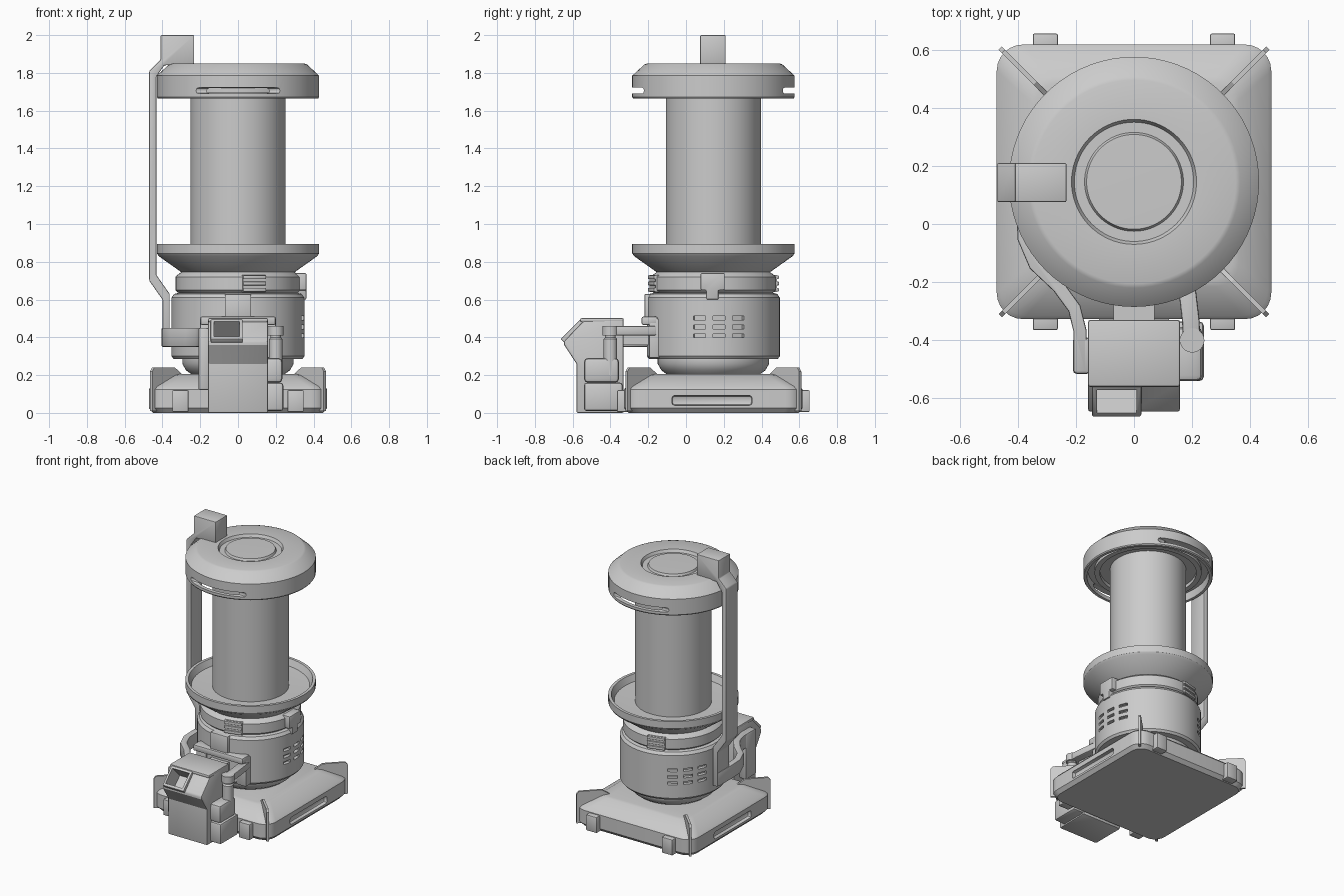
import bpy, bmesh, math
from mathutils import Matrix, Vector

if "Cube" in bpy.data.objects:
    bpy.data.objects.remove(bpy.data.objects["Cube"])

CY = 0.145  # y of the round column's axis


def finish(name, bm, bevel=0.0, seg=2):
    bmesh.ops.recalc_face_normals(bm, faces=bm.faces)
    if bevel:
        sharp = [e for e in bm.edges if len(e.link_faces) == 2 and e.calc_face_angle() > 0.6]
        bmesh.ops.bevel(bm, geom=sharp, offset=bevel, segments=seg, affect='EDGES', profile=0.5)
    me = bpy.data.meshes.new(name)
    bm.to_mesh(me)
    bm.free()
    ob = bpy.data.objects.new(name, me)
    bpy.context.collection.objects.link(ob)
    return ob


def box(name, lo, hi, bevel=0.0):
    lo, hi = Vector(lo), Vector(hi)
    bm = bmesh.new()
    bmesh.ops.create_cube(bm, size=1, matrix=Matrix.Translation((lo + hi) / 2) @ Matrix.Diagonal((*(hi - lo), 1)))
    return finish(name, bm, bevel)


def placed(name, size, mat, bevel=0.0):
    bm = bmesh.new()
    bmesh.ops.create_cube(bm, size=1, matrix=Matrix.Diagonal((*size, 1)))
    ob = finish(name, bm, bevel)
    ob.data.transform(mat)
    return ob


def around(angle, r, z):
    """Placement on the column's surface, local x pointing outwards."""
    return Matrix.Translation((0, CY, z)) @ Matrix.Rotation(math.radians(angle), 4, 'Z') @ Matrix.Translation((r, 0, 0))


def prism(name, pts, lo, hi, axis, bevel=0.0):
    to3 = {'x': lambda p, d: (d, p[0], p[1]), 'y': lambda p, d: (p[0], d, p[1]), 'z': lambda p, d: (p[0], p[1], d)}[axis]
    bm = bmesh.new()
    face = bm.faces.new([bm.verts.new(to3(p, lo)) for p in pts])
    ext = bmesh.ops.extrude_face_region(bm, geom=[face], use_keep_orig=True)
    off = Vector(to3((0, 0), hi - lo))
    bmesh.ops.translate(bm, vec=off, verts=[v for v in ext['geom'] if isinstance(v, bmesh.types.BMVert)])
    return finish(name, bm, bevel)


def ribbon(path, t):
    """Outline of a constant-width strip along a 2D path."""
    path = [Vector(p) for p in path]
    left, right = [], []
    for i, p in enumerate(path):
        d = (path[min(i + 1, len(path) - 1)] - path[max(i - 1, 0)]).normalized()
        n = Vector((-d.y, d.x)) * t / 2
        left.append(p + n)
        right.append(p - n)
    return left + right[::-1]


def lathe(name, profile, x=0, y=CY, steps=72):
    bm = bmesh.new()
    vs = [bm.verts.new((r, 0, z)) for r, z in profile]
    es = [bm.edges.new(p) for p in zip(vs, vs[1:])]
    bmesh.ops.spin(bm, geom=vs + es, cent=(0, 0, 0), axis=(0, 0, 1), angle=math.tau, steps=steps)
    bmesh.ops.remove_doubles(bm, verts=bm.verts, dist=1e-5)
    bmesh.ops.translate(bm, vec=(x, y, 0), verts=bm.verts)
    return finish(name, bm)


def cut(ob, cutters):
    bpy.context.view_layer.objects.active = ob
    for c in cutters:
        c.hide_render = True
        m = ob.modifiers.new("cut", 'BOOLEAN')
        m.operation, m.solver, m.object = 'DIFFERENCE', 'EXACT', c
        bpy.ops.object.modifier_apply(modifier=m.name)
        bpy.data.objects.remove(c)


# Base: lofted rounded square with a chamfered top and slots on both sides
bm = bmesh.new()
rings = []
for h, r, z in ((.45, .08, 0), (.472, .09, .025), (.472, .09, .125), (.46, .09, .14), (.36, .08, .2), (.34, .08, .205)):
    ring = []
    for q in range(4):
        for k in range(7):
            a = math.radians(90 * q + 15 * k)
            sx, sy = (1, -1, -1, 1)[q], (1, 1, -1, -1)[q]
            ring.append(bm.verts.new((sx * (h - r) + r * math.cos(a), CY + sy * (h - r) + r * math.sin(a), z)))
    rings.append(ring)
for a, b in zip(rings, rings[1:]):
    for i in range(28):
        bm.faces.new((a[i], a[(i + 1) % 28], b[(i + 1) % 28], b[i]))
bm.faces.new(rings[0])
bm.faces.new(rings[-1])
base = finish("base", bm)
cut(base, [box("slot", (s * .47 - .025, -.075, .04), (s * .47 + .025, .35, .092), .015) for s in (-1, 1)])

# Corner fins and foot blocks
for k in range(4):
    fin = prism("corner_fin", [(.42, .05), (.42, .2), (.48, .24), (.635, .24), (.65, .22), (.65, .01), (.5, .01)], -.008, .008, 'y')
    fin.data.transform(Matrix.Translation((0, CY, 0)) @ Matrix.Rotation(math.radians(45 + 90 * k), 4, 'Z'))
for sx in (-1, 1):
    for sy in (-1, 1):
        x, y = sx * .305, CY + sy * .475
        box("foot_block", (x - .043, y - .035, .005), (x + .043, y + .035, .12), .006)

# Main drum, collar and cup in one turned piece, with vent clusters
body = lathe("body_drum", [(0, .19), (.24, .2), (.275, .225), (.295, .26), (.295, .285), (.34, .285), (.352, .3),
                           (.352, .61), (.338, .63), (.315, .635), (.332, .65), (.332, .72), (.315, .735), (.3, .745),
                           (.42, .83), (.43, .845), (.43, .895), (.41, .895), (.39, .85), (.3, .845), (0, .845)])
cut(body, [placed("vent", (.05, .064, .02), around(c + d, .352, z))
           for c in (5, 141) for d in (-17, 0, 17) for z in (.408, .455, .503)])

# Column
lathe("column", [(0, .84), (.252, .84), (.252, 1.75), (0, 1.75)])

# Lid with ring groove on top, hollow underside, slots front and back
lid = lathe("lid", [(0, 1.72), (.32, 1.72), (.32, 1.695), (.355, 1.695), (.355, 1.72), (.4, 1.72), (.405, 1.665), (.425, 1.665), (.43, 1.672), (.43, 1.785),
                    (.365, 1.845), (.35, 1.85), (.215, 1.85), (.205, 1.83), (.17, 1.83), (.163, 1.845), (0, 1.848)])
cut(lid, [box("slot", (-.225, CY + s * .44 - .075, 1.69), (.225, CY + s * .44 + .075, 1.722), .012) for s in (-1, 1)])

# Collar latch and the two louvred inserts
prism("latch", [(.078, .74), (.078, .65), (.108, .65), (.108, .6), (.172, .6), (.172, .65), (.205, .65), (.205, .74)], .3, .362, 'x', .006)
for a in (-75, 105):
    placed("louvre_back", (.03, .125, .09), around(a, .318, .685))
    for z in (.652, .685, .718):
        placed("louvre_slat", (.05, .125, .02), around(a, .318, z), .004)

# Tall side arm with its head on the lid
prism("side_arm", [(-.4, .35), (-.4, .6), (-.47, .7), (-.47, 1.81), (-.41, 1.87), (-.41, 2), (-.232, 2), (-.232, 1.848),
                   (-.39, 1.84), (-.432, 1.78), (-.432, .73), (-.362, .63), (-.362, .35)], .075, .21, 'y', .006)

# Curved strap from the arm round to the front unit
prism("curved_strap", ribbon([(-.381, .2), (-.382, .04), (-.378, -.05), (-.34, -.14), (-.26, -.215), (-.205, -.29),
                              (-.185, -.37), (-.185, -.51)], .045), .35, .45, 'z', .006)
box("strap_drop", (-.21, -.515, .12), (-.15, -.39, .45), .012)

# Front unit: wedge-nosed housing with a framed, tilted window
unit = prism("front_unit", [(-.58, 0), (-.58, .26), (-.645, .36), (-.645, .38), (-.545, .485), (-.33, .495), (-.33, 0)],
             -.158, .158, 'x', .008)
tilt = Matrix.Translation((-.06, -.597, .43)) @ Matrix.Rotation(math.radians(-45), 4, 'X')
frame = placed("window_frame", (.17, .04, .15), tilt, .006)
for ob in (unit, frame):
    cut(ob, [placed("opening", (.136, .2, .112), tilt)])
box("unit_cap", (-.158, -.56, .48), (.158, -.33, .502), .008)
box("unit_rear_mount", (-.12, -.34, .03), (.12, -.2, .12))

# Right side holder: pocket, post and swinging link
box("holder_pocket", (.14, -.54, .01), (.24, -.335, .16), .015)
box("holder_clip", (.14, -.54, .16), (.235, -.355, .29), .02)
lathe("holder_post", [(0, .2), (.036, .2), (.036, .39), (.028, .4), (.028, .41), (.042, .41), (.042, .46), (0, .46)], .2, -.4, 24)
prism("holder_link", ribbon([(.2, -.425), (.195, -.33), (.175, -.16)], .06), .41, .46, 'z', .008)

# Hinge bracket between the drum and the front unit
box("hinge_plate", (-.07, -.22, .48), (.07, -.16, .63), .008)
box("hinge_bar", (-.2, -.235, .465), (.2, -.15, .51), .01)
for x in (-.16, .16):
    box("hinge_lug", (x - .04, -.195, .29), (x + .04, -.13, .5), .008)
box("hinge_arm", (-.07, -.36, .36), (.07, -.17, .44))

# Smooth shading with crisp edges
bpy.ops.object.select_all(action='DESELECT')
for ob in bpy.context.scene.objects:
    ob.select_set(True)
bpy.context.view_layer.objects.active = body
bpy.ops.object.shade_smooth_by_angle(angle=math.radians(30))
